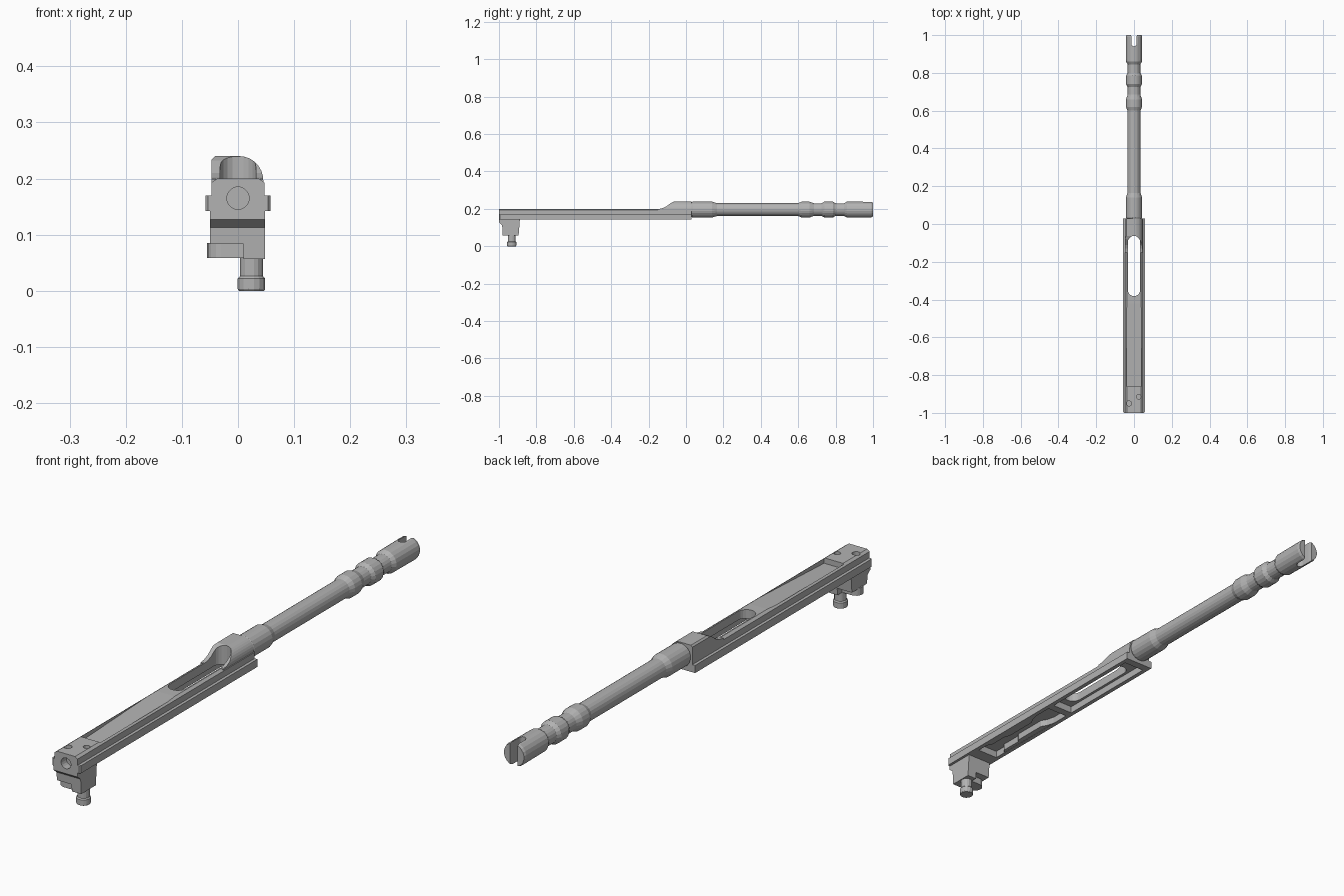
import bpy, bmesh, math
from mathutils import Vector

if "Cube" in bpy.data.objects:
    bpy.data.objects.remove(bpy.data.objects["Cube"], do_unlink=True)

steel = bpy.data.materials.new("grey_steel")
steel.use_nodes = True
steel.diffuse_color = (0.45, 0.45, 0.45, 1)
steel.node_tree.nodes["Principled BSDF"].inputs["Base Color"].default_value = (0.45, 0.45, 0.45, 1)


def finish(name, bm):
    bmesh.ops.recalc_face_normals(bm, faces=bm.faces)
    me = bpy.data.meshes.new(name)
    bm.to_mesh(me)
    bm.free()
    me.materials.append(steel)
    ob = bpy.data.objects.new(name, me)
    bpy.context.scene.collection.objects.link(ob)
    return ob


def place(axis, u, v, t):
    return Vector({"x": (t, u, v), "y": (u, t, v), "z": (u, v, t)}[axis])


def prism(name, pts, axis, a, b):
    """Extrude a 2D outline along an axis from a to b."""
    bm = bmesh.new()
    lo, hi = [[bm.verts.new(place(axis, u, v, t)) for u, v in pts] for t in (a, b)]
    bm.faces.new(lo)
    bm.faces.new(hi)
    n = len(pts)
    for i in range(n):
        j = (i + 1) % n
        bm.faces.new((lo[i], lo[j], hi[j], hi[i]))
    return finish(name, bm)


def box(name, x0, x1, y0, y1, z0, z1):
    return prism(name, [(x0, y0), (x1, y0), (x1, y1), (x0, y1)], "z", z0, z1)


def lathe(name, profile, axis, cu, cv, sides=20):
    """Stack rings of (position, radius) along an axis."""
    bm = bmesh.new()
    rings = []
    for t, r in profile:
        angles = [2 * math.pi * (i + 0.5) / sides for i in range(sides)]
        rings.append([bm.verts.new(place(axis, cu + r * math.cos(k), cv + r * math.sin(k), t)) for k in angles])
    for p, q in zip(rings, rings[1:]):
        for i in range(sides):
            j = (i + 1) % sides
            bm.faces.new((p[i], p[j], q[j], q[i]))
    bm.faces.new(rings[0])
    bm.faces.new(rings[-1])
    return finish(name, bm)


def arc(cx, cy, r, start, end, n):
    return [(cx + r * math.cos(math.radians(start + (end - start) * i / n)),
             cy + r * math.sin(math.radians(start + (end - start) * i / n))) for i in range(n + 1)]


def cut(ob, *cutters):
    for c in cutters:
        c.hide_render = True
        mod = ob.modifiers.new("cut", "BOOLEAN")
        mod.operation = "DIFFERENCE"
        mod.solver = "EXACT"
        mod.object = c
        with bpy.context.temp_override(object=ob, active_object=ob):
            bpy.ops.object.modifier_apply(modifier=mod.name)
        bpy.data.objects.remove(c, do_unlink=True)


def slot_cutter():
    outline = arc(0, -0.35, 0.032, 180, 360, 10) + arc(0, -0.095, 0.032, 0, 180, 10)
    return prism("slot_cutter", outline, "z", 0.1, 0.3)


# Long frame with a side rail on each flank
half = [(0.058, 0.142), (0.058, 0.17), (0.047, 0.17), (0.047, 0.193), (0.037, 0.2)]
frame = prism("frame", half + [(-x, z) for x, z in reversed(half)], "y", -1, 0.03)
wedge = prism("wedge_cutter", [(-0.86, 0.18), (-0.86, 0.22), (-0.42, 0.22), (-0.42, 0.2)], "x", -0.04, 0.04)
cut(frame,
    box("front_pocket", -0.042, 0.042, -0.84, -0.44, 0.13, 0.168),
    box("rear_pocket", -0.042, 0.042, -0.41, 0.0, 0.13, 0.168),
    wedge, slot_cutter(),
    lathe("nose_bore", [(-1.02, 0.02), (-0.97, 0.02)], "y", 0, 0.165, 16),
    lathe("pin_hole_right", [(0.185, 0.014), (0.22, 0.014)], "z", -0.027, -0.95, 12),
    lathe("pin_hole_left", [(0.185, 0.012), (0.22, 0.012)], "z", 0.025, -0.915, 12))
for s in (-1, 1):
    cut(frame, prism("corner_cutter", [(s * 0.045, -1.01), (s * 0.07, -1.01), (s * 0.07, -0.98)], "z", 0.1, 0.25))

# Stepped ledges inside the underside pocket
for side, s in (("right", -1), ("left", 1)):
    ledge = [(s * 0.045, -0.8), (s * 0.03, -0.78), (s * 0.03, -0.7), (s * 0.022, -0.69),
             (s * 0.022, -0.56), (s * 0.034, -0.54), (s * 0.045, -0.5)]
    prism("pocket_ledge_" + side, ledge, "z", 0.143, 0.17)

# Raised rear housing, square on one shoulder and round on the other
section = [(-0.047, 0.17), (-0.047, 0.234), (-0.041, 0.24)] + arc(0.002, 0.197, 0.043, 90, 0, 8) + [(0.045, 0.17)]
housing = prism("rear_housing", section, "y", -0.15, 0.03)
ramp = [(-0.2, 0.15), (-0.15, 0.199), (-0.13, 0.202), (-0.11, 0.21), (-0.08, 0.232), (-0.06, 0.241), (-0.06, 0.26), (-0.2, 0.26)]
cut(housing, prism("ramp_cutter", ramp, "x", -0.1, 0.1), slot_cutter())

# Turned barrel with collars and a forked tip
barrel = lathe("barrel", [
    (0.0, 0.04), (0.03, 0.04), (0.035, 0.043), (0.14, 0.043), (0.165, 0.035), (0.6, 0.035),
    (0.62, 0.043), (0.66, 0.043), (0.685, 0.034), (0.725, 0.034), (0.74, 0.043), (0.785, 0.043),
    (0.8, 0.034), (0.845, 0.034), (0.86, 0.043), (0.99, 0.044), (1.0, 0.041)], "y", 0, 0.196)
notch = arc(0, 0.953, 0.013, 180, 360, 6) + [(0.013, 0.985), (0.018, 1.02), (-0.018, 1.02), (-0.013, 0.985)]
cut(barrel, prism("notch_cutter", notch, "z", 0.1, 0.3))

# Nose block hanging under the front end
nose = [(-1, 0.145), (-1, 0.127), (-0.983, 0.113), (-0.98, 0.057), (-0.895, 0.057), (-0.888, 0.145)]
block = prism("nose_block", nose, "x", -0.05, 0.048)
cut(block, box("step_cutter", -0.06, 0.01, -1.1, -0.8, 0.04, 0.083))
foot = arc(-0.03, -0.945, 0.025, 90, 270, 8) + [(0.01, -0.97), (0.01, -0.92)]
prism("nose_foot", foot, "z", 0.058, 0.085)

# Peg with a flanged tip
lathe("peg", [(0.0, 0.023), (0.003, 0.025), (0.022, 0.025), (0.026, 0.021), (0.06, 0.021)], "z", 0.024, -0.932, 16)
